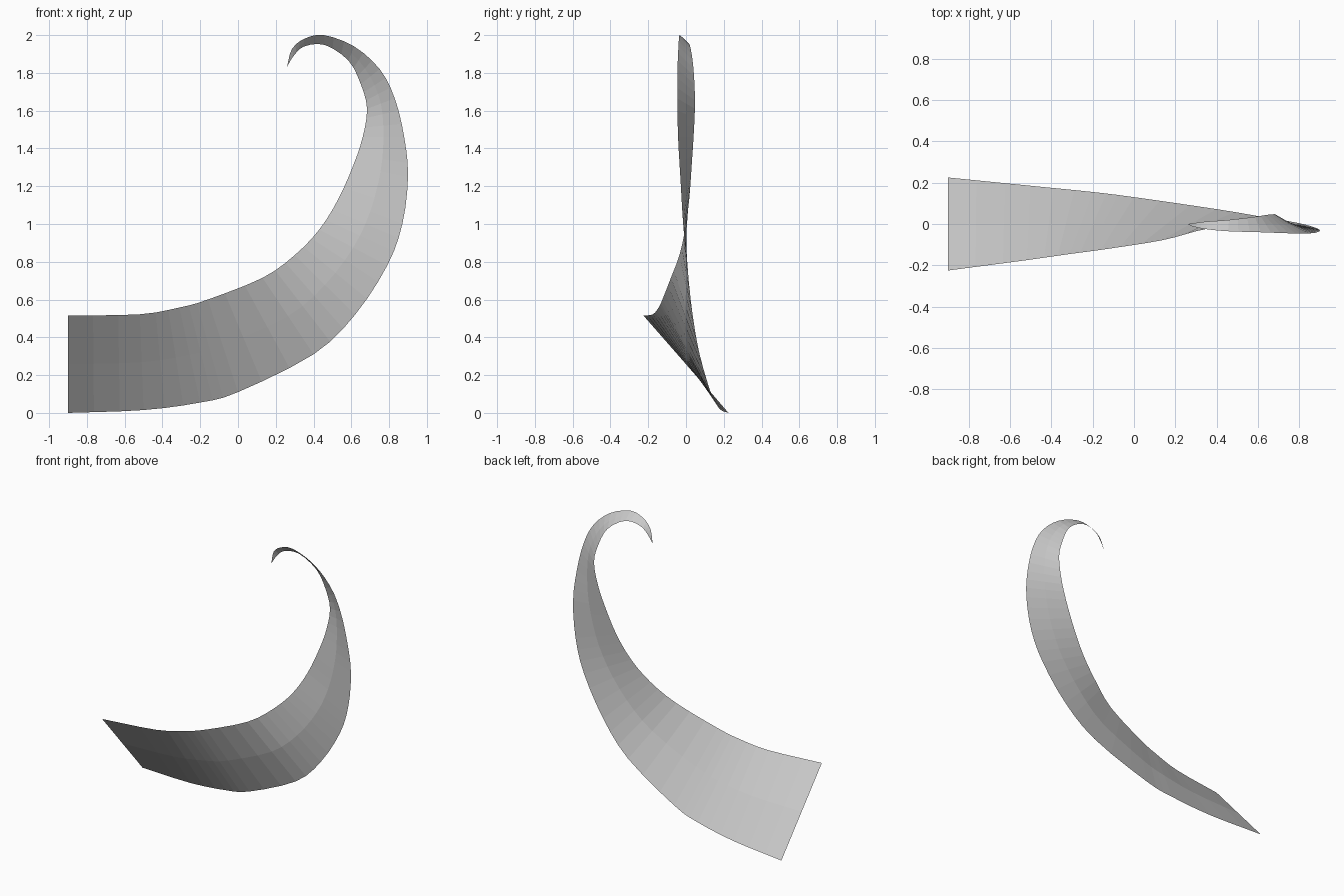
import bpy
import bmesh
from mathutils import Vector

if "Cube" in bpy.data.objects:
    bpy.data.objects.remove(bpy.data.objects["Cube"])

# Matching stations along the two edges of the twisted, tapering ribbon
OUTER = [(-.90, .225, .0), (-.50, .185, .015), (-.20, .155, .055), (.0, .13, .11),
         (.40, .072, .31), (.62, .035, .52), (.79, .006, .78), (.87, -.015, 1.0),
         (.90, -.03, 1.25), (.88, -.042, 1.46), (.83, -.046, 1.665), (.75, -.045, 1.82),
         (.615, -.04, 1.94), (.455, -.035, 2.0), (.35, -.025, 1.98),
         (.285, -.012, 1.925), (.26, 0, 1.835)]
INNER = [(-.90, -.225, .515), (-.52, -.175, .522), (-.31, -.145, .558), (-.16, -.125, .60),
         (.13, -.08, .715), (.30, -.035, .835), (.43, -.005, .97), (.53, .017, 1.13),
         (.61, .03, 1.31), (.66, .04, 1.46), (.683, .047, 1.61), (.65, .045, 1.74),
         (.585, .035, 1.865), (.46, .02, 1.948), (.35, .012, 1.94),
         (.295, .005, 1.89), (.261, 0, 1.835)]
STEPS = 3   # rungs per station
ACROSS = 2  # faces across the width


def smooth_path(points):
    """Catmull-Rom curve through the points."""
    p = [Vector(q) for q in points]
    p = [2 * p[0] - p[1]] + p + [2 * p[-1] - p[-2]]
    path = []
    for a, b, c, d in zip(p, p[1:], p[2:], p[3:]):
        for i in range(STEPS):
            t = i / STEPS
            path.append(0.5 * (2 * b + (c - a) * t + (2 * a - 5 * b + 4 * c - d) * t ** 2
                               + (3 * b - a - 3 * c + d) * t ** 3))
    return path + [p[-2]]


# Ribbon surface: straight rungs lofted between the two edges
bm = bmesh.new()
rungs = [[bm.verts.new(o.lerp(i, k / ACROSS)) for k in range(ACROSS + 1)]
         for o, i in zip(smooth_path(OUTER), smooth_path(INNER))]
for r, s in zip(rungs, rungs[1:]):
    for k in range(ACROSS):
        bm.faces.new((r[k], s[k], s[k + 1], r[k + 1]))
mesh = bpy.data.meshes.new("curled_ribbon")
bm.to_mesh(mesh)
bm.free()

grey = bpy.data.materials.new("light grey")
grey.diffuse_color = (0.6, 0.6, 0.6, 1)
grey.use_nodes = True
grey.node_tree.nodes["Principled BSDF"].inputs["Base Color"].default_value = grey.diffuse_color
mesh.materials.append(grey)
ribbon = bpy.data.objects.new("curled_ribbon", mesh)
bpy.context.collection.objects.link(ribbon)
